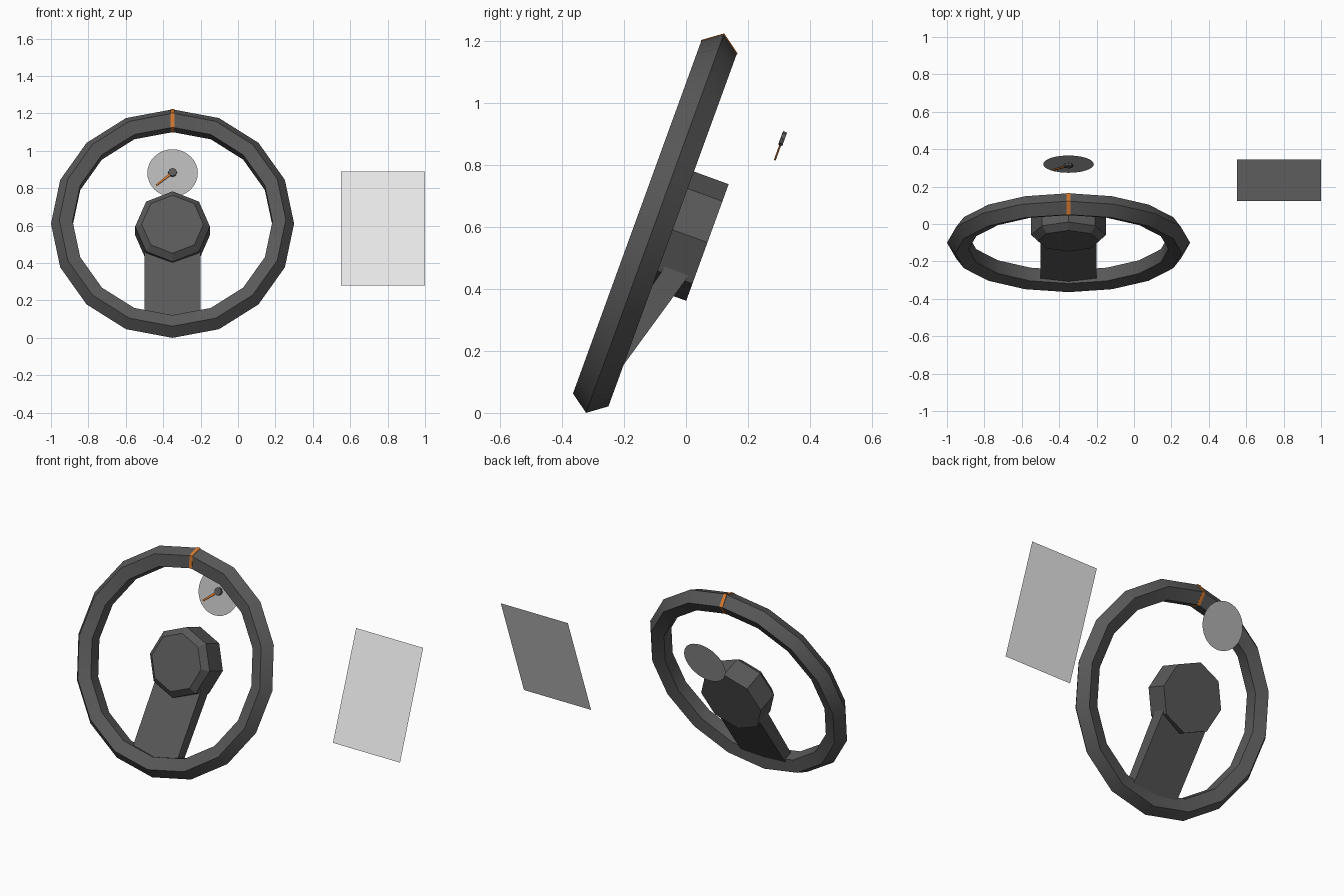
import bpy, bmesh, math
from mathutils import Vector

if "Cube" in bpy.data.objects:
    bpy.data.objects.remove(bpy.data.objects["Cube"])

TILT = math.radians(-20)          # everything leans back by the same angle
WHEEL = (-0.35, -0.10, 0.611)     # wheel centre
GAUGE = (-0.35, 0.32, 0.8815)     # dial centre
MAJOR, MINOR = 0.586, 0.064       # rim radii


def material(name, rgb):
    m = bpy.data.materials.new(name)
    m.diffuse_color = (*rgb, 1)
    m.use_nodes = True
    m.node_tree.nodes["Principled BSDF"].inputs["Base Color"].default_value = m.diffuse_color
    return m


dark = material("dark grey", (0.10, 0.10, 0.10))
grey = material("dial grey", (0.45, 0.45, 0.45))
pale = material("pale grey", (0.80, 0.80, 0.80))
orange = material("orange", (0.70, 0.20, 0.03))


def make(name, verts, faces, mat, loc, solid=True):
    """Local axes: x right, y into the wheel plane (back), z up the wheel plane."""
    me = bpy.data.meshes.new(name)
    me.from_pydata(verts, [], faces)
    bm = bmesh.new()
    bm.from_mesh(me)
    if solid:
        bmesh.ops.recalc_face_normals(bm, faces=bm.faces)
    bm.to_mesh(me)
    bm.free()
    me.materials.append(mat)
    ob = bpy.data.objects.new(name, me)
    bpy.context.collection.objects.link(ob)
    ob.location = loc
    ob.rotation_euler.x = TILT
    return ob


def loft(name, rings, mat, loc, closed=False):
    """Skin a list of equal rings; cap the ends unless the loop is closed."""
    n, m = len(rings[0]), len(rings)
    verts = [v for r in rings for v in r]
    faces = []
    for i in range(m if closed else m - 1):
        a, b = i * n, (i + 1) % m * n
        faces += [(a + j, a + (j + 1) % n, b + (j + 1) % n, b + j) for j in range(n)]
    if not closed:
        faces += [tuple(range(n)), tuple(range((m - 1) * n, m * n))]
    return make(name, verts, faces, mat, loc)


def circle(r, n, y):
    return [(r * math.sin(2 * math.pi * i / n), y, r * math.cos(2 * math.pi * i / n))
            for i in range(n)]


def section(minor):
    """Five-sided rim section as (radius, depth) pairs."""
    return [(MAJOR + minor * math.cos(2 * math.pi * k / 5),
             minor * math.sin(2 * math.pi * k / 5)) for k in range(5)]


# Rim: 16 segments around, 5 sides
angles = [2 * math.pi * i / 16 for i in range(16)]
rim = loft("rim", [[(r * math.sin(a), d, r * math.cos(a)) for r, d in section(MINOR)]
                   for a in angles], dark, WHEEL, closed=True)
bpy.context.view_layer.objects.active = rim
rim.select_set(True)
bpy.ops.object.shade_smooth_by_angle(angle=math.radians(30))
rim.select_set(False)

# Orange centre mark wrapped around the top of the rim
loft("centre_mark", [[(x, d, r) for r, d in section(MINOR + 0.002)]
                     for x in (-0.01, 0.01)], orange, WHEEL)

# Octagonal hub with a bevelled front
loft("hub", [circle(0.165, 8, 0.01), circle(0.20, 8, 0.045), circle(0.20, 8, 0.18)],
     dark, WHEEL)

# Sloping spoke from the hub down to the rim
profile = [(0.083, -0.10), (-0.035, -0.57), (0.03, -0.57), (0.166, -0.10)]
loft("spoke", [[(x, y, z) for y, z in profile] for x in (-0.15, 0.15)], dark, WHEEL)

# Flat dial, needle and pivot behind the wheel
make("gauge_dial", circle(0.135, 32, 0), [tuple(range(32))], grey, GAUGE, solid=False)
along = Vector((-0.085, 0, -0.072))
side = along.cross(Vector((0, 1, 0))).normalized()
needle = []
for y in (-0.012, -0.006):
    needle.append([along * t + side * w + Vector((0, y, 0))
                   for t, w in ((0, -0.007), (1, -0.004), (1, 0.004), (0, 0.007))])
loft("gauge_needle", needle, orange, GAUGE)
loft("gauge_pivot", [circle(0.023, 8, -0.016), circle(0.023, 8, -0.002)], dark, GAUGE)

# Flat side panel
w, h = 0.225, 0.325
make("side_panel", [(-w, 0, -h), (w, 0, -h), (w, 0, h), (-w, 0, h)], [(0, 1, 2, 3)],
     pale, (0.775, 0.235, 0.585), solid=False)
